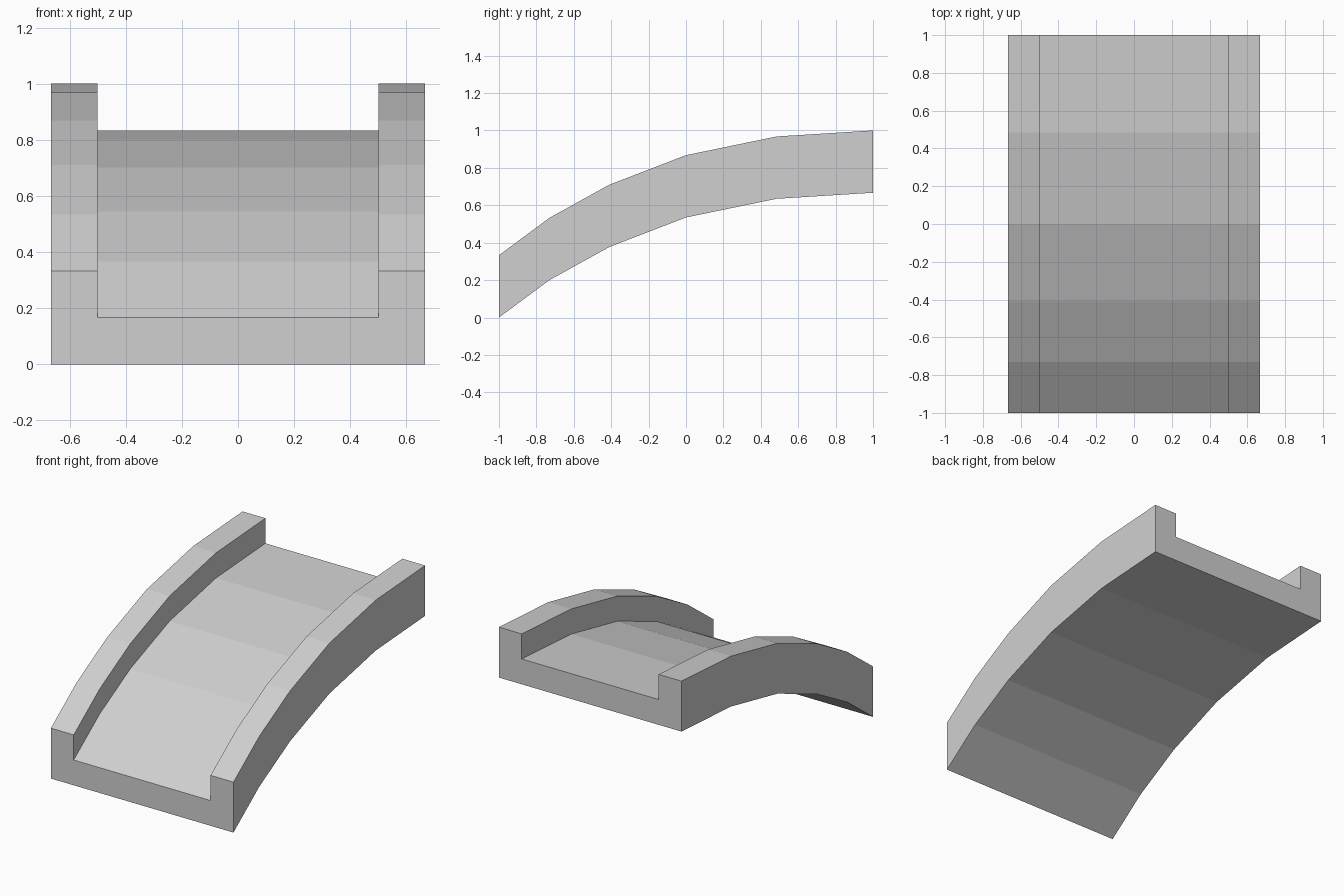
import bpy
import bmesh

cube = bpy.data.objects.get("Cube")
if cube:
    bpy.data.objects.remove(cube, do_unlink=True)

# Plain light grey
grey = bpy.data.materials.new("light_grey")
grey.use_nodes = True
colour = (0.63, 0.63, 0.63, 1)
grey.diffuse_color = colour
grey.node_tree.nodes["Principled BSDF"].inputs["Base Color"].default_value = colour

HALF_WIDTH, INNER = 0.667, 0.5
FLOOR, WALL = 0.167, 0.333

# Underside of the curved ramp: y, z
path = [(-1, 0), (-0.73, 0.2), (-0.41, 0.377), (0, 0.535), (0.485, 0.635), (1, 0.667)]

# U-shaped channel section: x, height above the underside
half = [(HALF_WIDTH, 0), (HALF_WIDTH, WALL), (INNER, WALL), (INNER, FLOOR)]
section = half + [(-x, h) for x, h in reversed(half)]

# Sweep the section along the path with vertical ends
bm = bmesh.new()
rings = [[bm.verts.new((x, y, z + h)) for x, h in section] for y, z in path]
count = len(section)
for a, b in zip(rings, rings[1:]):
    for i in range(count):
        j = (i + 1) % count
        bm.faces.new((a[i], a[j], b[j], b[i]))
bm.faces.new(rings[0])
bm.faces.new(rings[-1])
bmesh.ops.recalc_face_normals(bm, faces=bm.faces)

mesh = bpy.data.meshes.new("curved_channel")
bm.to_mesh(mesh)
bm.free()
mesh.materials.append(grey)
channel = bpy.data.objects.new("curved_channel", mesh)
bpy.context.collection.objects.link(channel)
